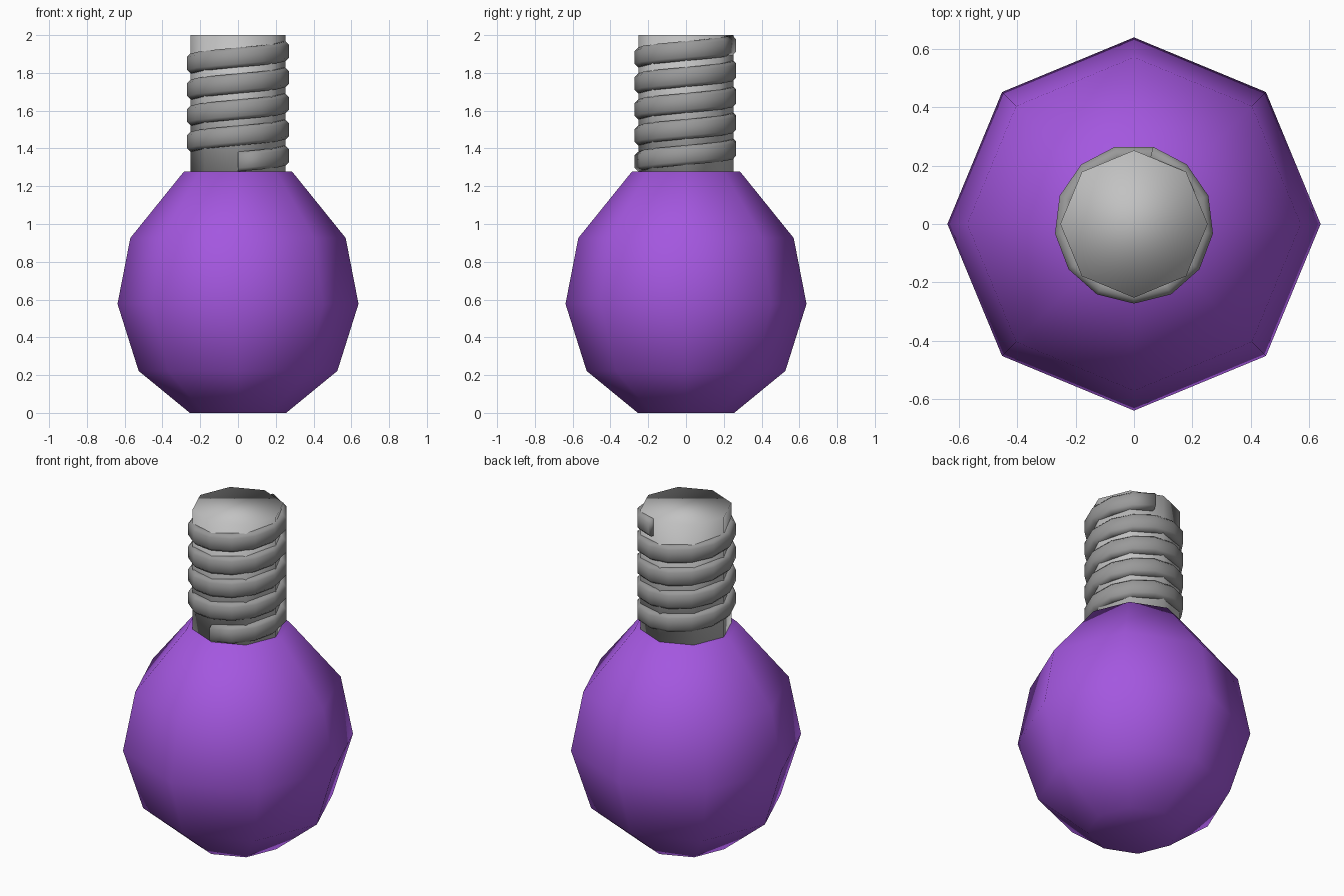
import bpy, bmesh
from math import pi, cos, sin

cube = bpy.data.objects.get("Cube")
if cube:
    bpy.data.objects.remove(cube, do_unlink=True)


def material(name, rgb):
    m = bpy.data.materials.new(name)
    m.use_nodes = True
    color = (*rgb, 1)
    m.diffuse_color = color
    m.node_tree.nodes["Principled BSDF"].inputs["Base Color"].default_value = color
    return m


def skin(name, rings, mat):
    """Join consecutive rings of points with quads, cap both ends, shade smooth."""
    bm = bmesh.new()
    loops = [[bm.verts.new(p) for p in ring] for ring in rings]
    n = len(loops[0])
    for a, b in zip(loops, loops[1:]):
        for i in range(n):
            j = (i + 1) % n
            bm.faces.new((a[i], a[j], b[j], b[i]))
    bm.faces.new(loops[0][::-1])
    bm.faces.new(loops[-1])
    bmesh.ops.recalc_face_normals(bm, faces=bm.faces)
    for f in bm.faces:
        f.smooth = True
    mesh = bpy.data.meshes.new(name)
    bm.to_mesh(mesh)
    bm.free()
    mesh.materials.append(mat)
    obj = bpy.data.objects.new(name, mesh)
    bpy.context.collection.objects.link(obj)
    return obj


def lathe(name, profile, mat, sides=8):
    angles = [2 * pi * i / sides for i in range(sides)]
    skin(name, [[(r * cos(a), r * sin(a), z) for a in angles] for r, z in profile], mat)


purple = material("purple glass", (0.37, 0.095, 0.74))
light_grey = material("light grey metal", (0.54, 0.54, 0.54))
dark_grey = material("dark grey metal", (0.32, 0.32, 0.32))

# Eight-sided bulb and neck
lathe("bulb", [(0.255, 0), (0.526, 0.222), (0.638, 0.577), (0.57, 0.926), (0.286, 1.278)], purple)
lathe("neck", [(0.252, 1.27), (0.252, 2.0)], light_grey)

# Screw thread: a chamfered section swept up a helix from the front
section = [(0.22, -0.052), (0.254, -0.052), (0.272, -0.034),
           (0.272, 0.034), (0.254, 0.052), (0.22, 0.052)]
steps_per_turn, steps, pitch, start_z = 13, 58, 0.138, 1.33
helix = []
for k in range(steps + 1):
    turn = k / steps_per_turn
    a = -pi / 2 + 2 * pi * turn
    z = start_z + pitch * turn
    helix.append([(r * cos(a), r * sin(a), z + h) for r, h in section])
skin("screw_thread", helix, dark_grey)
